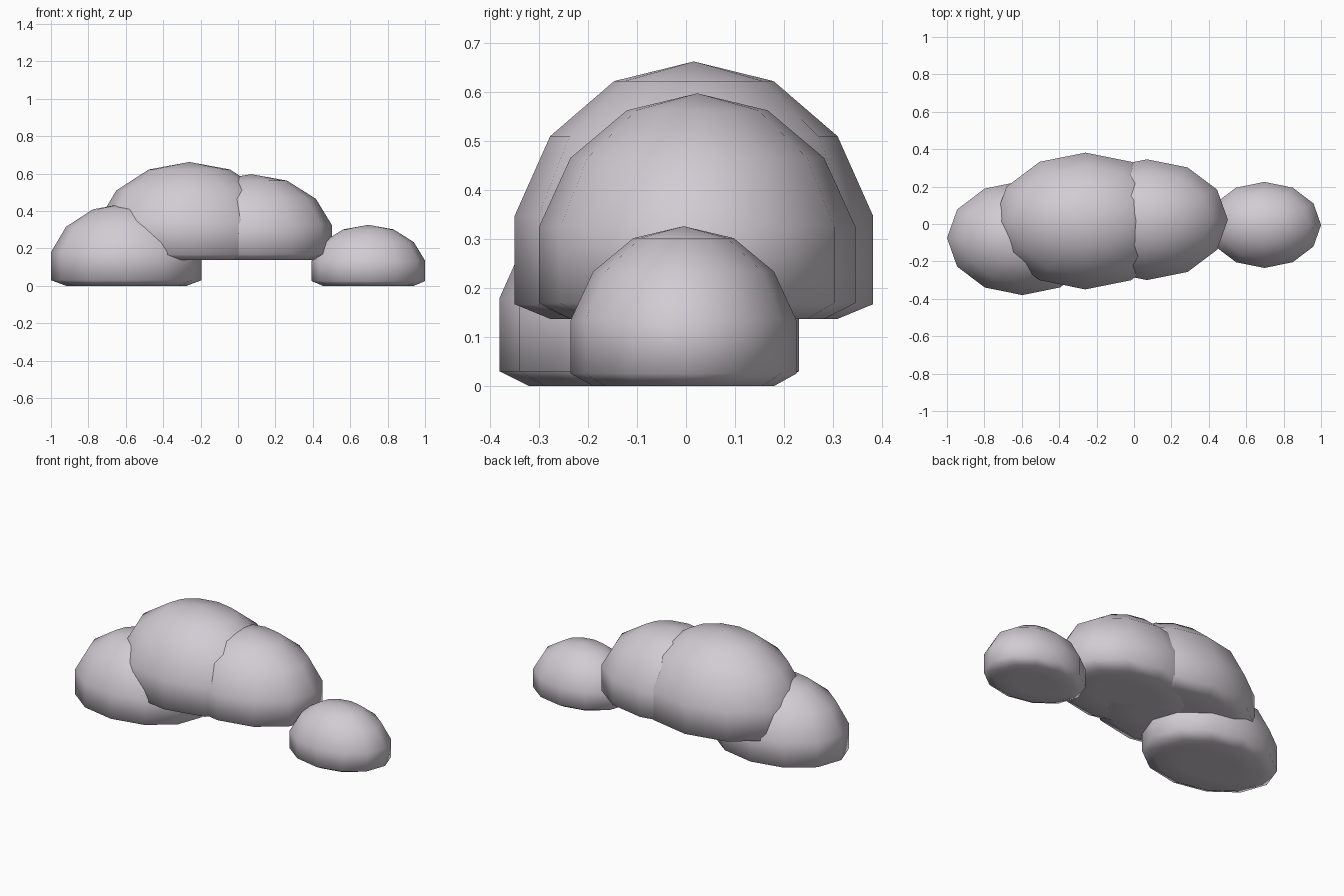
import bpy
import bmesh
from mathutils import Matrix, Vector

if "Cube" in bpy.data.objects:
    bpy.data.objects.remove(bpy.data.objects["Cube"])

# Single pale grey colour
cloud_grey = bpy.data.materials.new("cloud_grey")
cloud_grey.diffuse_color = (0.64, 0.60, 0.65, 1.0)
cloud_grey.use_nodes = True
cloud_grey.node_tree.nodes["Principled BSDF"].inputs["Base Color"].default_value = cloud_grey.diffuse_color


def puff(name, centre, radii, floor):
    """Low-poly ellipsoid whose underside is pressed flat at height floor."""
    bm = bmesh.new()
    bmesh.ops.create_uvsphere(bm, u_segments=12, v_segments=7, radius=1.0)
    bm.transform(Matrix.Translation(Vector(centre)) @ Matrix.Diagonal((*radii, 1.0)))
    for v in bm.verts:
        v.co.z = max(v.co.z, floor)
    for f in bm.faces:
        f.smooth = True
    mesh = bpy.data.meshes.new(name)
    bm.to_mesh(mesh)
    bm.free()
    mesh.materials.append(cloud_grey)
    obj = bpy.data.objects.new(name, mesh)
    bpy.context.collection.objects.link(obj)
    return obj


# Two raised middle puffs
puff("large_puff", (-0.26, 0.016, 0.257), (0.50, 0.375, 0.405), 0.137)
puff("middle_puff", (0.07, 0.023, 0.247), (0.443, 0.331, 0.35), 0.137)

# Two lower end puffs
puff("left_puff", (-0.597, -0.075, 0.105), (0.413, 0.313, 0.337), 0.0)
puff("right_puff", (0.697, -0.005, 0.08), (0.311, 0.236, 0.246), 0.0)
